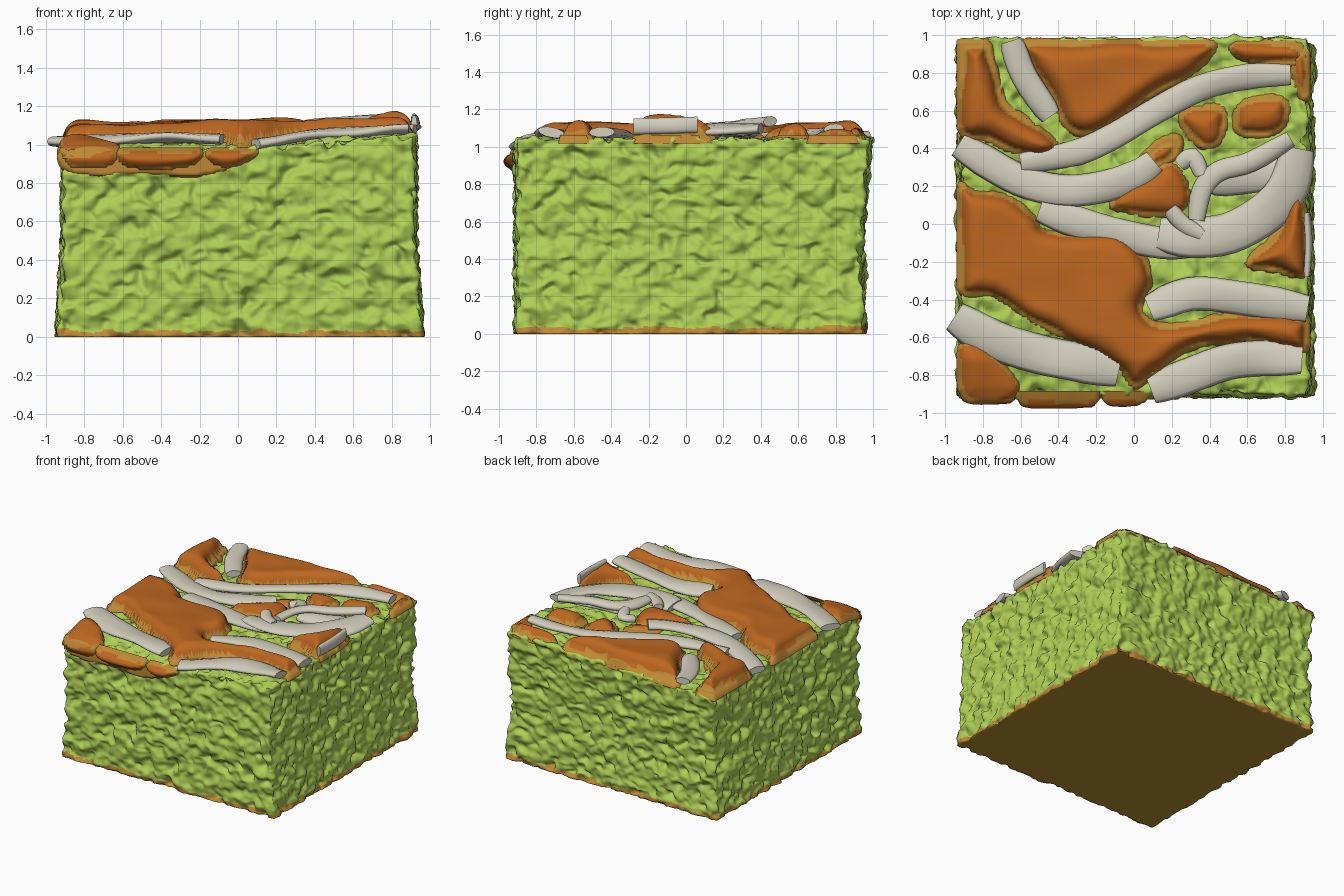
import bpy, bmesh, math
from mathutils import Vector, noise

if "Cube" in bpy.data.objects:
    bpy.data.objects.remove(bpy.data.objects["Cube"])

def material(name, r, g, b):
    m = bpy.data.materials.new(name)
    m.use_nodes = True
    m.diffuse_color = (r, g, b, 1)
    m.node_tree.nodes["Principled BSDF"].inputs["Base Color"].default_value = (r, g, b, 1)
    return m

GREEN = material("green_sponge", .43, .63, .092)
CARAMEL = material("caramel", .51, .135, .014)
OCHRE = material("ochre_rim", .52, .25, .035)
CREAM = material("cream_shreds", .65, .62, .51)
BASE = material("baked_base", .46, .28, .034)

def finish(bm, name, mats):
    bm.normal_update()
    mesh = bpy.data.meshes.new(name)
    bm.to_mesh(mesh)
    bm.free()
    for m in mats:
        mesh.materials.append(m)
    bpy.context.collection.objects.link(bpy.data.objects.new(name, mesh))

def clamp(t):
    return max(0, min(1, t))

def top(x, y):
    """Height of the sponge under the topping, sagging at the front."""
    return 1.015 + .025 * x - .045 * clamp((-y - .72) / .18) * clamp((.5 - x) / .3)

def smooth(points, closed, steps=4):
    """Rounded path through a few points."""
    pts = [Vector(p) for p in points]
    n = len(pts)
    get = (lambda i: pts[i % n]) if closed else (lambda i: pts[max(0, min(n - 1, i))])
    out = []
    for i in range(n if closed else n - 1):
        a, b, c, d = (get(i + k) for k in (-1, 0, 1, 2))
        for s in range(steps):
            t = s / steps
            out.append(b + (c - a) * t / 2 + (a - b * 2.5 + c * 2 - d / 2) * t * t
                       + (b * 3 - a - c * 3 + d) * t ** 3 / 2)
    return out if closed else out + [pts[-1]]

def outset(loop, amount):
    """Widen an outline, kept within the block."""
    nxt, prv = loop[1:] + loop[:1], loop[-1:] + loop[:-1]
    sign = math.copysign(amount, sum(a.cross(b) for a, b in zip(loop, nxt)))
    out = []
    for p, a, b in zip(loop, prv, nxt):
        t = (b - a).normalized()
        q = p + Vector((t.y, -t.x)) * sign
        out.append(Vector((max(-.94, min(.935, q.x)), min(.985, q.y))))
    return out

def inside(p, loop):
    hit = False
    for a, b in zip(loop, loop[1:] + loop[:1]):
        if (a.y > p.y) != (b.y > p.y) and p.x < a.x + (p.y - a.y) * (b.x - a.x) / (b.y - a.y):
            hit = not hit
    return hit

def nearest(p, loop):
    spots = []
    for a, b in zip(loop, loop[1:] + loop[:1]):
        e = b - a
        spots.append(a + e * clamp((p - a).dot(e) / max(e.length_squared, 1e-9)))
    return min(spots, key=lambda q: (q - p).length_squared)

def patch(name, points, height, front=False, rim=.042, cell=.014):
    """Domed puddle with a low ochre rim, on the top or on the front."""
    loop = outset(smooth(points, True), .015)
    bm = bmesh.new()
    corners = {}

    def corner(i, j):
        if (i, j) not in corners:
            corners[i, j] = bm.verts.new((i * cell, j * cell, 0))
        return corners[i, j]

    xs, ys = [p.x for p in loop], [p.y for p in loop]
    for i in range(math.floor(min(xs) / cell), math.ceil(max(xs) / cell)):
        for j in range(math.floor(min(ys) / cell), math.ceil(max(ys) / cell)):
            if inside(Vector(((i + .5) * cell, (j + .5) * cell)), loop):
                bm.faces.new([corner(i, j), corner(i + 1, j), corner(i + 1, j + 1), corner(i, j + 1)])
    depth, edge = {}, {}
    for v in bm.verts:
        p = v.co.to_2d()
        q = nearest(p, loop)
        if v.is_boundary:
            v.co.x, v.co.y = q
        depth[v] = 0 if v.is_boundary else (q - p).length
        edge[v] = rim * (1 + .6 * noise.noise(v.co * 5))
    for f in bm.faces:
        f.smooth = True
        f.material_index = int(sum(depth[v] - edge[v] for v in f.verts) < 0)
    for v in bm.verts:
        low = min(.045, height)
        t = clamp((depth[v] - edge[v] * .9) / .08)
        h = low * clamp(depth[v] / .01) + (height - low) * math.sqrt(1 - (1 - t) ** 2)
        h += t * .018 * noise.noise(v.co * 4)
        x, y = v.co.x, v.co.y
        v.co = (x, -.885 - h, y) if front else (x, y, top(x, y) - .02 + h)
    finish(bm, name, [CARAMEL, OCHRE])

def strip(name, points, width, z0, z1, thick=.028):
    """Flat shred swept along a path, rising from z0 to z1 above the sponge."""
    path = smooth(points, False)
    bm = bmesh.new()
    rings = []
    last = len(path) - 1
    for i, p in enumerate(path):
        t = i / last
        along = (path[min(i + 1, last)] - path[max(i - 1, 0)]).normalized()
        side, up = Vector((-along.y, along.x, 0)), Vector((0, 0, 1))
        roll = .3 * noise.noise(Vector((p.x * 3, p.y * 3, width * 50)))
        side, up = (side * math.cos(roll) + up * math.sin(roll),
                    up * math.cos(roll) - side * math.sin(roll))
        w = width / 2 * (.78 + .22 * min(1, 6 * t, 6 * (1 - t)))
        centre = Vector((p.x, p.y, top(p.x, p.y) + z0 + (z1 - z0) * t))
        rings.append([bm.verts.new(centre + side * w * math.cos(a) + up * thick * math.sin(a))
                      for a in (k * math.tau / 10 for k in range(10))])
    for a, b in zip(rings, rings[1:]):
        for k in range(10):
            n = (k + 1) % 10
            bm.faces.new([a[k], b[k], b[n], a[n]]).smooth = True
    bm.faces.new(rings[0])
    bm.faces.new(rings[-1][::-1])
    bmesh.ops.recalc_face_normals(bm, faces=bm.faces)
    finish(bm, name, [CREAM])

# Crumbly sponge block with a baked base
bm = bmesh.new()
bmesh.ops.create_cube(bm, size=1)
bmesh.ops.subdivide_edges(bm, edges=bm.edges[:], cuts=120, use_grid_fill=True)
bm.normal_update()
for v in bm.verts:
    n = v.normal.copy()
    z = v.co.z + .5
    x = v.co.x * (1.885 - .07 * clamp(z / .5)) + .006
    back = .05 + .03 * z - .03 * math.sin(math.pi * z)
    y = v.co.y * 1.8 + back * (v.co.y + .5)
    p = Vector((x, y, z * top(x, y)))
    d = .022 * noise.noise(p * 11) + .016 * noise.noise(p * 23)
    d -= .075 * max(0, noise.noise(p * 14 + Vector((7, 3, 5))) - .2) - .004
    v.co = p + n * d + noise.noise_vector(p * 14) * .016
    v.co.z = max(v.co.z, 0) if z > .001 else 0
for f in bm.faces:
    c = f.calc_center_median()
    f.smooth = True
    if c.z < .03 + .025 * noise.noise(c * 9):
        f.material_index = 1 if c.z < .001 else 2
finish(bm, "sponge_block", [GREEN, BASE, OCHRE])

# Caramel puddles on the top
patch("back_left_caramel", [(-.93, .97), (-.78, .97), (-.74, .85), (-.68, .65), (-.54, .54),
      (-.4, .42), (-.48, .36), (-.64, .38), (-.78, .44), (-.93, .51)], .145)
patch("back_caramel", [(-.57, .97), (-.1, .98), (.38, .97), (.43, .91), (.3, .79), (.05, .65),
      (-.1, .54), (-.25, .47), (-.37, .52), (-.45, .7), (-.55, .85)], .135)
patch("back_right_caramel", [(.53, .96), (.85, .97), (.9, .86), (.75, .84), (.55, .88)], .095)
patch("right_corner_caramel", [(.83, .89), (.92, .91), (.92, .67), (.87, .7)], .09)
patch("inner_caramel", [(.24, .58), (.35, .62), (.48, .61), (.47, .45), (.38, .4), (.28, .47)], .095)
patch("outer_caramel", [(.55, .63), (.7, .68), (.81, .65), (.8, .52), (.68, .46), (.54, .49)], .11)
patch("middle_caramel", [(-.13, .11), (.08, .28), (.2, .32), (.28, .22), (.27, .08), (.12, .04),
      (-.02, .06)], .1, rim=.036)
patch("middle_glaze", [(.01, .31), (.14, .45), (.24, .46), (.23, .36), (.1, .28)], .08, rim=.065)
patch("large_caramel", [(-.93, .18), (-.85, .175), (-.65, .14), (-.52, .03), (-.45, -.04),
      (-.1, -.06), (.05, -.17), (.09, -.3), (.04, -.43), (.1, -.52), (.25, -.53), (.5, -.48),
      (.91, -.5), (.92, -.67), (.6, -.62), (.3, -.66), (.12, -.78), (0, -.87), (-.08, -.76),
      (-.25, -.65), (-.5, -.54), (-.75, -.38), (-.93, -.34)], .13, rim=.038)
patch("right_caramel", [(.59, -.21), (.74, -.05), (.88, .16), (.92, -.26), (.75, -.25)], .15)
patch("front_left_caramel", [(-.92, -.65), (-.78, -.67), (-.62, -.84), (-.66, -.92),
      (-.85, -.94), (-.92, -.88)], .075, rim=.025)

# Drips over the front edge
patch("glaze_skirt", [(-.9, .96), (-.5, .95), (-.1, .96), (.11, .97), (0, .9), (-.2, .845),
      (-.5, .855), (-.72, .845), (-.89, .87)], .04, True, rim=1)
patch("left_drip", [(-.9, .99), (-.7, .99), (-.63, .94), (-.67, .89), (-.85, .88), (-.9, .92)],
      .075, True, rim=.022)
patch("middle_drip", [(-.61, .97), (-.4, .98), (-.2, .97), (-.22, .9), (-.4, .87), (-.59, .89)],
      .1, True, rim=.025)
patch("right_drip", [(-.17, .95), (-.05, 1.02), (.1, .98), (.01, .9), (-.1, .89)], .09, True, rim=.03)

# Cream shreds
strip("left_long_shred", [(-.93, .42), (-.8, .34), (-.6, .23), (-.4, .18), (-.2, .19), (0, .25),
      (.11, .33)], .17, .02, .05)
strip("back_long_shred", [(-.6, .32), (-.3, .38), (-.1, .47), (.1, .59), (.35, .72), (.6, .78),
      (.83, .79)], .14, .03, .06)
strip("back_short_shred", [(-.65, .97), (-.58, .78), (-.44, .57)], .14, .06, .04)
strip("centre_shred", [(-.5, .08), (-.3, .01), (-.1, -.05), (.15, -.1), (.35, -.1)], .17, .03, .05)
strip("sweeping_shred", [(.13, -.05), (.3, -.07), (.5, -.05), (.7, .06), (.82, .2), (.87, .4)],
      .22, .05, .06)
strip("pointed_shred", [(.19, .08), (.26, 0), (.36, -.06)], .09, .07, .06)
strip("curled_shred", [(.33, .02), (.36, .18), (.45, .28), (.62, .33), (.83, .45)], .11, .07, .1)
strip("low_shred", [(.4, .23), (.6, .25), (.86, .29)], .18, .04, .05)
strip("small_shred", [(.24, .31), (.31, .36), (.36, .26)], .09, .05, .07)
strip("right_shred", [(.08, -.45), (.3, -.37), (.55, -.39), (.92, -.45)], .18, .03, .04)
strip("front_right_shred", [(.09, -.88), (.3, -.8), (.5, -.73), (.7, -.71), (.89, -.72)], .19, .025, .04)
strip("front_left_shred", [(-.95, -.49), (-.75, -.61), (-.5, -.69), (-.3, -.73), (-.08, -.78)], .21, .025, .03)
strip("right_edge_shred", [(.915, -.28), (.925, -.1), (.915, .06)], .04, .07, .08, .045)
